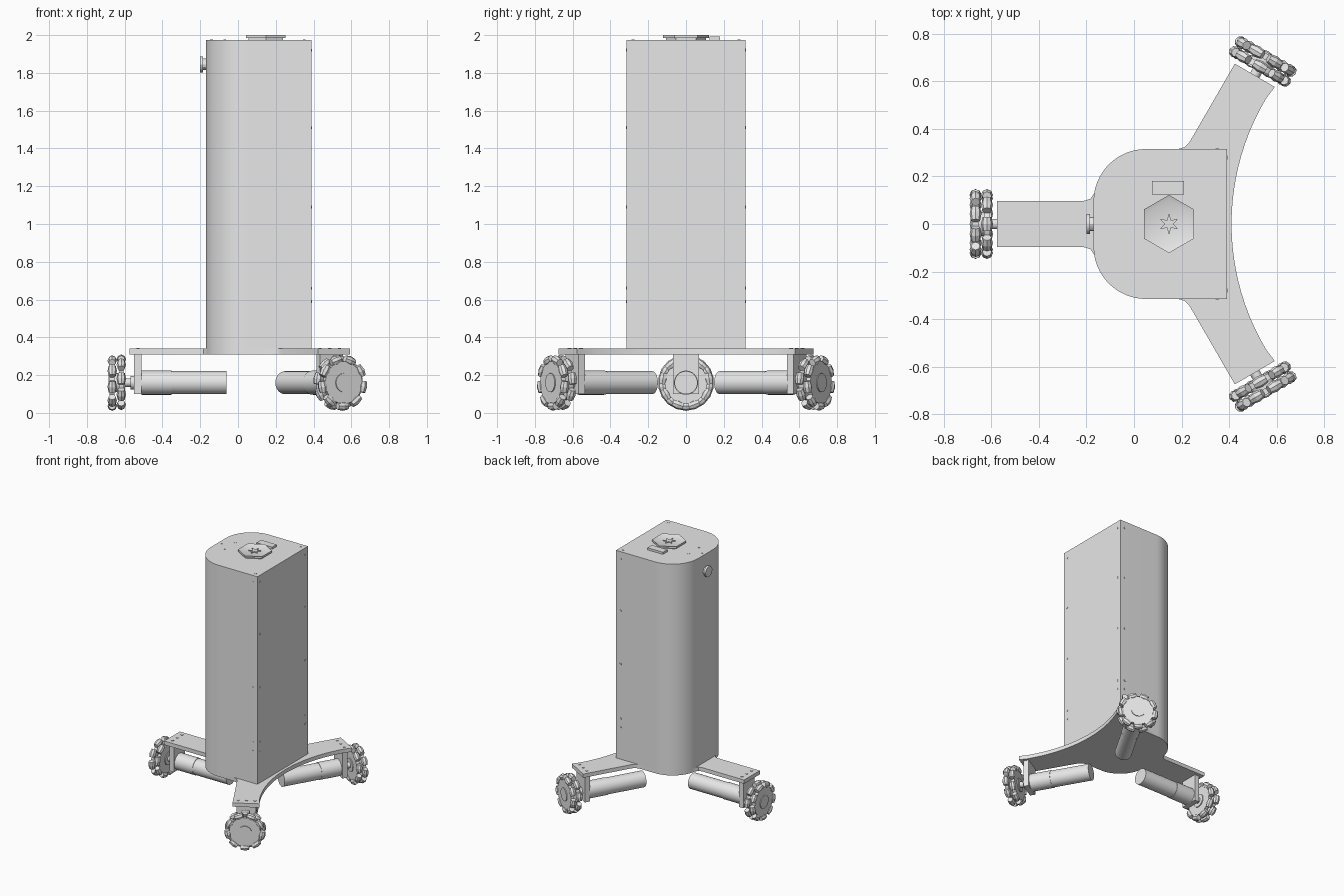
import bpy, bmesh
from math import pi, sin, cos, sqrt, radians
from mathutils import Matrix, Vector

cube = bpy.data.objects.get("Cube")
if cube:
    bpy.data.objects.remove(cube)

GREY = (0.8, 0.8, 0.8, 1)
mat = bpy.data.materials.new("plain_grey")
mat.use_nodes = True
mat.diffuse_color = GREY
mat.node_tree.nodes["Principled BSDF"].inputs["Base Color"].default_value = GREY

HUB = 0.147          # x of the point where the three arms meet
AXLE = 0.16          # height of the wheel axles
ALONG_X = Matrix.Rotation(pi / 2, 4, 'Y')
SPIN = Matrix.Rotation


def finish(bm, name, world=Matrix()):
    bmesh.ops.recalc_face_normals(bm, faces=bm.faces)
    me = bpy.data.meshes.new(name)
    bm.to_mesh(me)
    bm.free()
    me.materials.append(mat)
    ob = bpy.data.objects.new(name, me)
    bpy.context.collection.objects.link(ob)
    ob.matrix_world = world
    bpy.ops.object.select_all(action='DESELECT')
    ob.select_set(True)
    bpy.context.view_layer.objects.active = ob
    bpy.ops.object.shade_smooth_by_angle(angle=radians(30))
    return ob


def prism(bm, outline, z0, z1):
    face = bm.faces.new([bm.verts.new((x, y, z0)) for x, y in outline])
    new = bmesh.ops.extrude_face_region(bm, geom=[face], use_keep_orig=True)["geom"]
    for v in new:
        if isinstance(v, bmesh.types.BMVert):
            v.co.z = z1
    return [f for f in new if isinstance(f, bmesh.types.BMFace)][0]


def box(bm, lo, hi):
    lo, hi = Vector(lo), Vector(hi)
    m = Matrix.Translation((lo + hi) / 2) @ Matrix.Diagonal((*(hi - lo), 1))
    bmesh.ops.create_cube(bm, size=1, matrix=m)


def rod(bm, r, x0, x1, z=0, sides=32):
    """Cylinder lying along x."""
    m = Matrix.Translation(((x0 + x1) / 2, 0, z)) @ ALONG_X
    bmesh.ops.create_cone(bm, cap_ends=True, segments=sides, radius1=r, radius2=r,
                          depth=x1 - x0, matrix=m)


def mirrored(half):
    """Close a half outline (y >= 0) across the x axis."""
    return half + [(x, -y) for x, y in reversed(half) if y > 1e-6]


# Tower: square on one side, two large rounded edges on the other
corner = [(0.05 - 0.22 * cos(a), 0.095 + 0.22 * sin(a))
          for a in [i * pi / 32 for i in range(17)]]
bm = bmesh.new()
prism(bm, mirrored(corner + [(0.39, 0.315)]), 0.34, 1.975)
finish(bm, "tower_body")

# Base plate with three arms and a hollowed edge between two of them
R = 1.03
scoop = [(0.41 + R - sqrt(R * R - y * y), y) for y in [0.575 * i / 12 for i in range(11, -1, -1)]]
half = [(-0.575, 0.0975), (-0.21, 0.0975), (-0.183, 0.106), (-0.167, 0.13)]
half += corner[3:] + [(0.185, 0.315), (0.212, 0.323), (0.232, 0.342), (0.424, 0.674),
                      (0.592, 0.576)] + scoop
bm = bmesh.new()
prism(bm, mirrored(half), 0.31, 0.34)
finish(bm, "base_plate")


# Hexagonal cap with a raised rim and a small star knob
def hexagon(r):
    return [(HUB + r * sin(i * pi / 3), r * cos(i * pi / 3)) for i in range(6)]


bm = bmesh.new()
prism(bm, hexagon(0.105), 1.974, 1.985)
top = prism(bm, hexagon(0.122), 1.985, 2.0)
bmesh.ops.inset_region(bm, faces=[top], thickness=0.022)
bmesh.ops.translate(bm, verts=top.verts, vec=(0, 0, -0.009))
finish(bm, "top_cap")

bm = bmesh.new()
prism(bm, [(HUB + r * sin(i * pi / 6), r * cos(i * pi / 6))
           for i, r in enumerate([0.045, 0.018] * 6)], 1.99, 1.998)
finish(bm, "cap_star")

bm = bmesh.new()
box(bm, (0.075, 0.125, 1.974), (0.21, 0.18, 1.992))
finish(bm, "cap_latch")

# Round button on the rounded side
bm = bmesh.new()
rod(bm, 0.03, -0.185, -0.169, 1.845, 12)
rod(bm, 0.043, -0.2, -0.185, 1.845, 12)
finish(bm, "side_button")

# Three drive units, built along +x from the hub
for angle, tag in ((180, "side"), (60, "back"), (-60, "front")):
    world = Matrix.Translation((HUB, 0, 0)) @ SPIN(radians(angle), 4, 'Z')

    bm = bmesh.new()
    box(bm, (0.657, -0.07, 0.1), (0.697, 0.07, 0.311))
    finish(bm, tag + "_motor_bracket", world)

    bm = bmesh.new()
    rod(bm, 0.061, 0.207, 0.5, AXLE)
    rod(bm, 0.064, 0.5, 0.657, AXLE)
    finish(bm, tag + "_motor", world)

    bm = bmesh.new()
    rod(bm, 0.036, 0.697, 0.715, AXLE)
    rod(bm, 0.022, 0.715, 0.765, AXLE)
    finish(bm, tag + "_axle", world)

    # Wheel: two discs carrying staggered rows of barrel rollers
    bm = bmesh.new()
    rod(bm, 0.05, 0.745, 0.832, AXLE)
    for row, x in enumerate((0.765, 0.813)):
        rod(bm, 0.112, x - 0.013, x + 0.013, AXLE, 36)
        for i in range(9):
            place = (Matrix.Translation((x, 0, AXLE)) @ SPIN((i + row / 2) * 2 * pi / 9, 4, 'X')
                     @ Matrix.Translation((0, 0, 0.124)))
            for side in (1, -1):
                m = place @ SPIN(side * pi / 2, 4, 'X') @ Matrix.Translation((0, 0, 0.015))
                bmesh.ops.create_cone(bm, cap_ends=True, segments=8, radius1=0.025,
                                      radius2=0.019, depth=0.03, matrix=m)
    finish(bm, tag + "_wheel", world)

    # Screws on the arm end
    bm = bmesh.new()
    for y in (-0.06, 0, 0.06):
        bmesh.ops.create_cone(bm, cap_ends=True, segments=6, radius1=0.01, radius2=0.01,
                              depth=0.006, matrix=Matrix.Translation((0.677, y, 0.341)))
    finish(bm, tag + "_arm_screws", world)

# Small screws on the tower walls and top
bm = bmesh.new()


def screw(pos, turn=Matrix()):
    bmesh.ops.create_cone(bm, cap_ends=True, segments=6, radius1=0.008, radius2=0.008,
                          depth=0.005, matrix=Matrix.Translation(pos) @ turn)


for z in (1.92, 1.51, 1.09, 0.66, 0.59):
    for s in (1, -1):
        screw((0.39, s * 0.28, z), ALONG_X)
        screw((0.35, s * 0.315, z), SPIN(pi / 2, 4, 'X'))
for x, y in ((0.35, 0.28), (0.35, -0.28), (-0.07, 0.065), (-0.07, -0.065), (-0.14, 0)):
    screw((x, y, 1.975))
finish(bm, "tower_screws")
